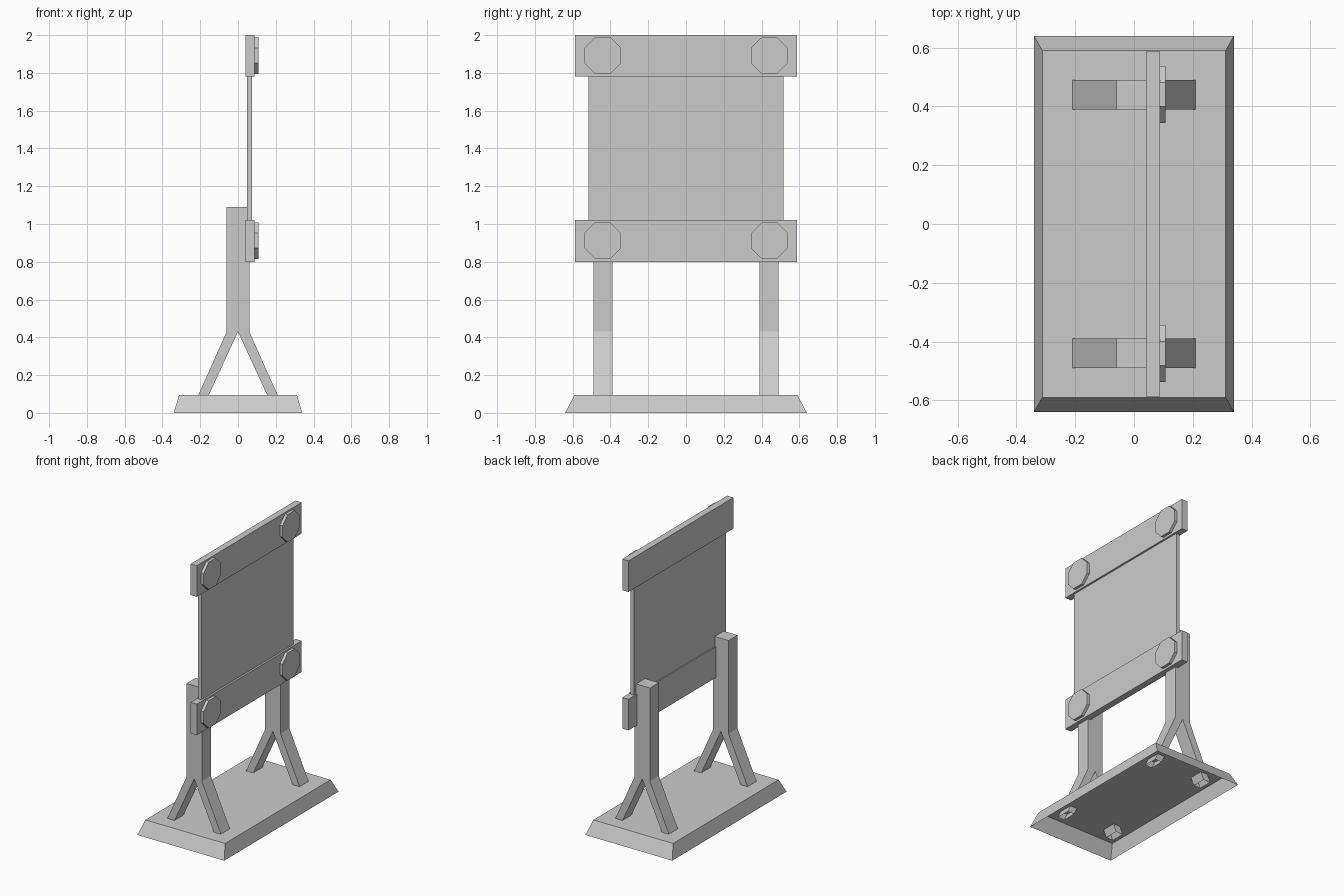
import bpy, bmesh
from math import pi
from mathutils import Matrix

if "Cube" in bpy.data.objects:
    bpy.data.objects.remove(bpy.data.objects["Cube"])

grey = bpy.data.materials.new("plain grey")
grey.use_nodes = True
colour = (0.6, 0.6, 0.6, 1)
grey.diffuse_color = colour
grey.node_tree.nodes["Principled BSDF"].inputs["Base Color"].default_value = colour


def finish(name, bm):
    mesh = bpy.data.meshes.new(name)
    bmesh.ops.recalc_face_normals(bm, faces=bm.faces)
    bm.to_mesh(mesh)
    bm.free()
    mesh.materials.append(grey)
    obj = bpy.data.objects.new(name, mesh)
    bpy.context.collection.objects.link(obj)
    return obj


def box(name, x, y, z):
    """Box from (low, high) ranges on each axis."""
    bm = bmesh.new()
    bmesh.ops.create_cube(bm, size=1)
    for v in bm.verts:
        for i, (low, high) in enumerate((x, y, z)):
            v.co[i] = high if v.co[i] > 0 else low
    return finish(name, bm)


# Tray-like base: sloped sides, hollow underneath
bm = bmesh.new()
bmesh.ops.create_cube(bm, size=2)
for v in bm.verts:
    top = v.co.z > 0
    v.co.x *= 0.312 if top else 0.34
    v.co.y *= 0.59 if top else 0.64
    v.co.z = 0.095 if top else 0
bottom = [f for f in bm.faces if all(v.co.z == 0 for v in f.verts)]
bmesh.ops.delete(bm, geom=bottom, context='FACES')
finish("base", bm)

# Forked posts: a Y outline extruded across, open at the feet
half = [(0.06, 1.09), (0.06, 0.43), (0.232, 0.045), (0.177, 0.045)]
outline = half + [(0, 0.43)] + [(-x, z) for x, z in reversed(half)]
for side, y in (("left_post", 0.44), ("right_post", -0.44)):
    bm = bmesh.new()
    face = bm.faces.new([bm.verts.new((x, y - 0.05, z)) for x, z in outline])
    ext = bmesh.ops.extrude_face_region(bm, geom=[face], use_keep_orig=True)
    for v in ext["geom"]:
        if isinstance(v, bmesh.types.BMVert):
            v.co.y += 0.1
    feet = [f for f in bm.faces if all(v.co.z < 0.05 for v in f.verts)]
    bmesh.ops.delete(bm, geom=feet, context='FACES')
    finish(side, bm)

# Panel held between two cross boards
box("panel", (0.047, 0.075), (-0.515, 0.515), (0.9, 1.9))
for name, low in (("lower_board", 0.8), ("upper_board", 1.78)):
    box(name, (0.04, 0.088), (-0.587, 0.587), (low, low + 0.22))

    # Octagonal bolt heads at each end of the board
    for end, y in (("left", 0.441), ("right", -0.441)):
        bm = bmesh.new()
        turn = Matrix.Rotation(pi / 2, 4, 'Y') @ Matrix.Rotation(pi / 8, 4, 'Z')
        place = Matrix.Translation((0.097, y, low + 0.112))
        bmesh.ops.create_cone(bm, cap_ends=True, segments=8, radius1=0.105,
                              radius2=0.105, depth=0.022, matrix=place @ turn)
        # Keep the flats level whichever way the first corner points
        finish(f"{name}_{end}_bolt", bm)
